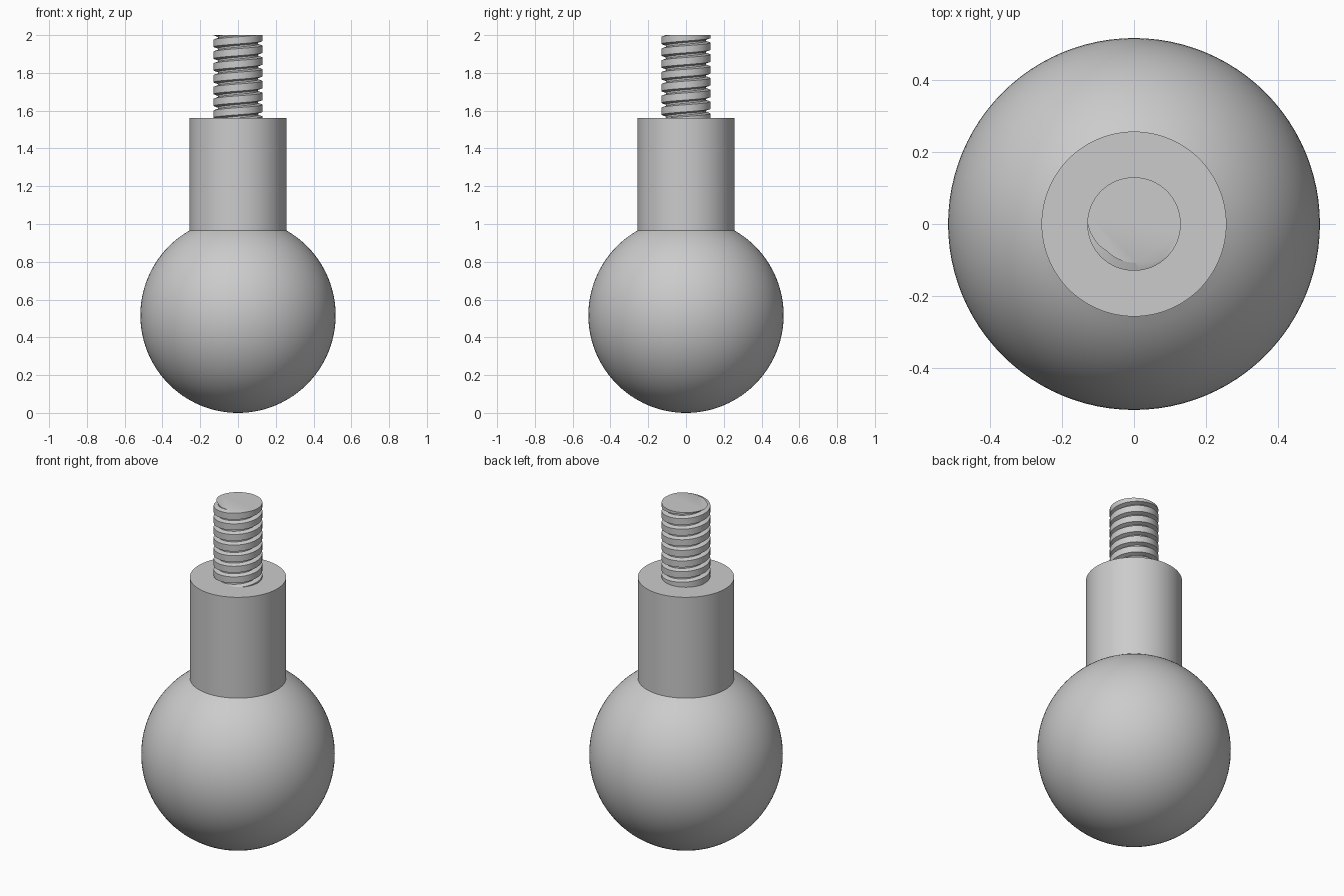
import bpy, bmesh
from math import sin, cos, pi, asin, radians, sqrt

cube = bpy.data.objects.get("Cube")
if cube:
    bpy.data.objects.remove(cube, do_unlink=True)

BALL_R, NECK_R = 0.517, 0.257
NECK_TOP, TOP = 1.56, 2.0
CREST_R, ROOT_R, PITCH = 0.13, 0.107, 0.0625

metal = bpy.data.materials.new("grey metal")
metal.use_nodes = True
grey = (0.6, 0.6, 0.6, 1)
metal.diffuse_color = grey
metal.node_tree.nodes["Principled BSDF"].inputs["Base Color"].default_value = grey


def add_object(name, bm, angle):
    bmesh.ops.recalc_face_normals(bm, faces=bm.faces)
    mesh = bpy.data.meshes.new(name)
    bm.to_mesh(mesh)
    bm.free()
    mesh.materials.append(metal)
    obj = bpy.data.objects.new(name, mesh)
    bpy.context.collection.objects.link(obj)
    bpy.ops.object.select_all(action='DESELECT')
    obj.select_set(True)
    bpy.context.view_layer.objects.active = obj
    bpy.ops.object.shade_smooth_by_angle(angle=radians(angle))
    return obj


def lathe(name, profile, steps=96):
    bm = bmesh.new()
    verts = [bm.verts.new((r, 0, z)) for r, z in profile]
    edges = [bm.edges.new(pair) for pair in zip(verts, verts[1:])]
    bmesh.ops.spin(bm, geom=verts + edges, cent=(0, 0, 0), axis=(0, 0, 1),
                   angle=2 * pi, steps=steps)
    bmesh.ops.remove_doubles(bm, verts=bm.verts, dist=1e-5)
    return add_object(name, bm, 30)


# Ball, open where the neck meets it
seam = pi / 2 - asin(NECK_R / BALL_R)
arc = [-pi / 2 + (seam + pi / 2) * i / 48 for i in range(49)]
lathe("ball", [(BALL_R * cos(a), BALL_R * (1 + sin(a))) for a in arc])

# Neck with a flat shoulder
neck_base = BALL_R + sqrt(BALL_R ** 2 - NECK_R ** 2)
lathe("neck", [(NECK_R, neck_base), (NECK_R, NECK_TOP), (0, NECK_TOP)])

# Threaded stud: a groove profile swept along a right-handed helix
groove = [(-0.2, CREST_R), (-0.07, ROOT_R), (0.07, ROOT_R), (0.2, CREST_R)]
root_angle = radians(-110)
steps, turns = 64, 10
bm = bmesh.new()
columns = []
for i in range(steps + 1):
    a = 2 * pi * i / steps
    columns.append([
        bm.verts.new((r * cos(a), r * sin(a),
                      TOP + PITCH * (k + p + (a - root_angle) / (2 * pi))))
        for k in range(-turns, 2) for p, r in groove])
for left, right in zip(columns, columns[1:]):
    for j in range(len(left) - 1):
        bm.faces.new((left[j], right[j], right[j + 1], left[j + 1]))
bmesh.ops.remove_doubles(bm, verts=bm.verts, dist=1e-5)

# Trim the stud flat at both ends and close the tip
for z, side in ((NECK_TOP, -1), (TOP, 1)):
    cut = bmesh.ops.bisect_plane(
        bm, geom=bm.verts[:] + bm.edges[:] + bm.faces[:], dist=1e-6,
        plane_co=(0, 0, z), plane_no=(0, 0, side), clear_outer=True)
rim = [e for e in cut["geom_cut"] if isinstance(e, bmesh.types.BMEdge)]
bmesh.ops.contextual_create(bm, geom=rim)
add_object("threaded_stud", bm, 25)
